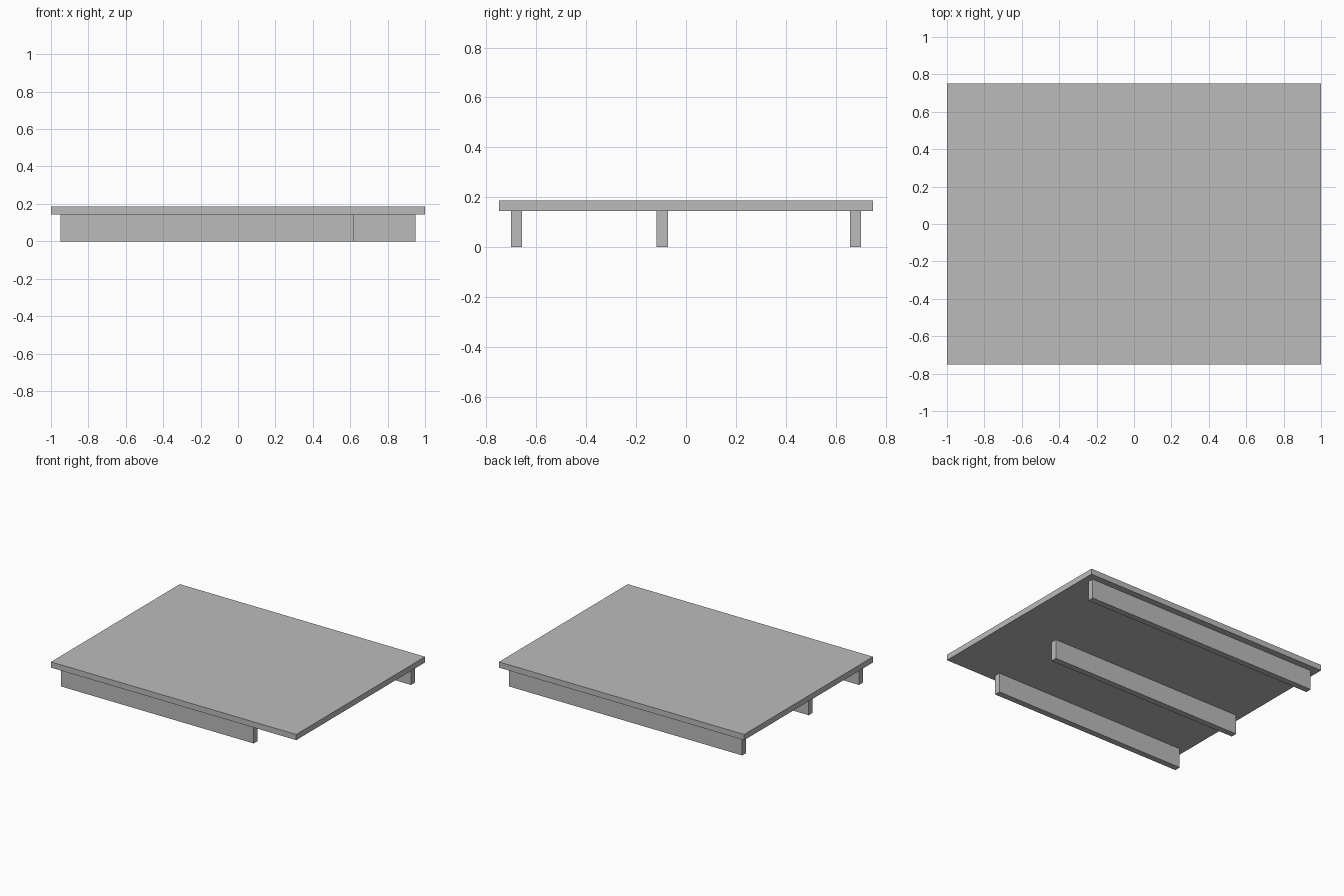
import bpy

cube = bpy.data.objects.get("Cube")
if cube:
    bpy.data.objects.remove(cube, do_unlink=True)

grey = bpy.data.materials.new("plain_grey")
grey.use_nodes = True
grey.diffuse_color = (0.5, 0.5, 0.5, 1)
grey.node_tree.nodes["Principled BSDF"].inputs["Base Color"].default_value = grey.diffuse_color


def box(name, low, high):
    """Flat-shaded box spanning two opposite corners."""
    bpy.ops.mesh.primitive_cube_add(size=1)
    part = bpy.context.object
    part.name = part.data.name = name
    for vert in part.data.vertices:
        vert.co = [h if c > 0 else l for c, l, h in zip(vert.co, low, high)]
    part.data.materials.append(grey)
    return part


DECK_BOTTOM, DECK_TOP = 0.144, 0.186
BEAM_HALF = 0.0225

# Deck panel
box("deck", (-1, -0.75, DECK_BOTTOM), (1, 0.75, DECK_TOP))

# Support beams: the front and middle ones stop short on the left
for name, y, end in (("front_beam", -0.68, 0.62),
                     ("middle_beam", -0.095, 0.62),
                     ("back_beam", 0.68, 0.95)):
    box(name, (-0.95, y - BEAM_HALF, 0), (end, y + BEAM_HALF, DECK_BOTTOM))
